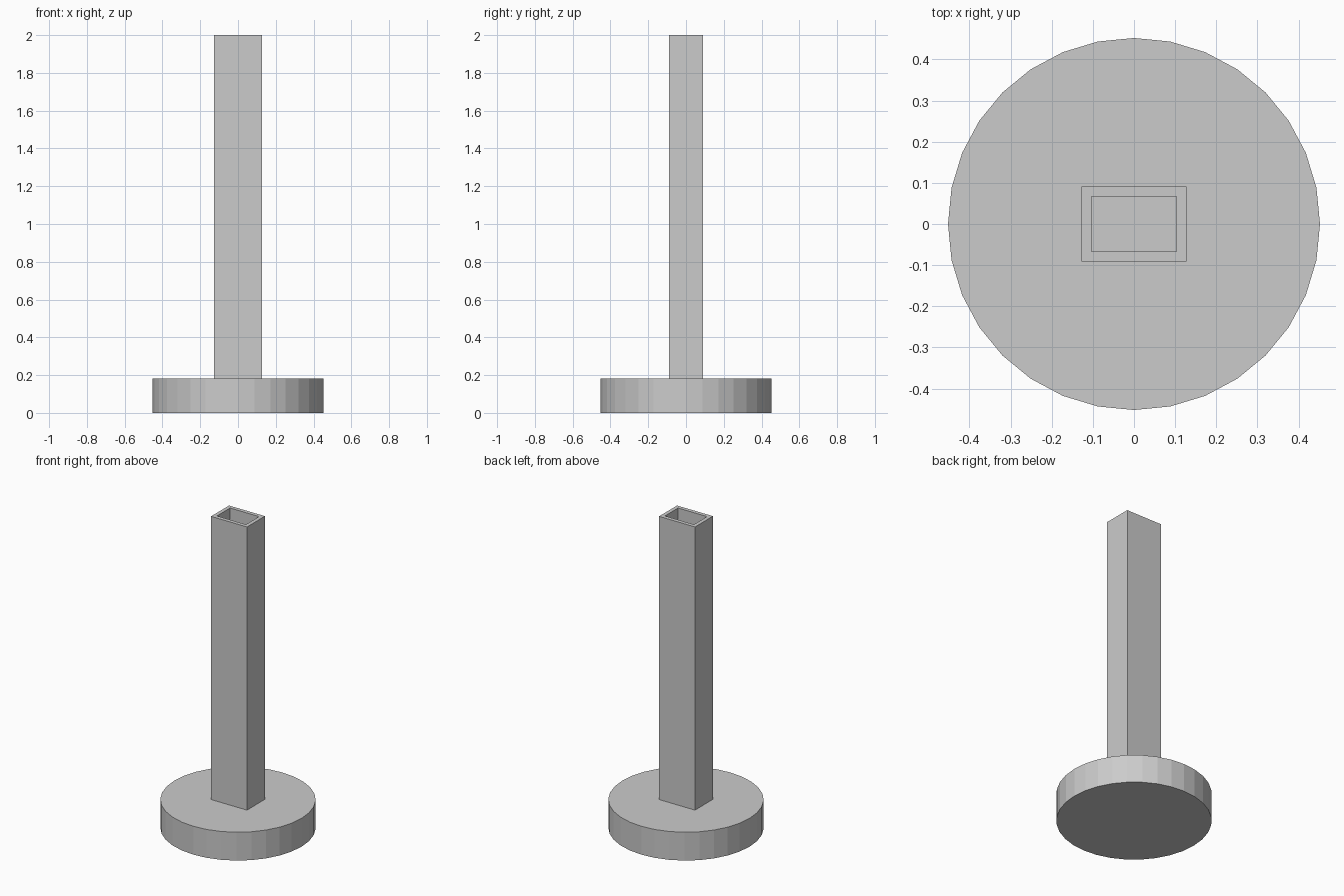
import bpy, bmesh
from mathutils import Matrix

if "Cube" in bpy.data.objects:
    bpy.data.objects.remove(bpy.data.objects["Cube"])

BASE_R, BASE_H, TOP = 0.452, 0.182, 2.0


def add_object(name, bm):
    bmesh.ops.recalc_face_normals(bm, faces=bm.faces)
    mesh = bpy.data.meshes.new(name)
    bm.to_mesh(mesh)
    bm.free()
    obj = bpy.data.objects.new(name, mesh)
    bpy.context.collection.objects.link(obj)
    return obj


# Round base plate, 32 flat sides
bm = bmesh.new()
bmesh.ops.create_cone(bm, cap_ends=True, segments=32, radius1=BASE_R, radius2=BASE_R,
                      depth=BASE_H, matrix=Matrix.Translation((0, 0, BASE_H / 2)))
add_object("base_plate", bm)

# Hollow rectangular post: outer and inner loops joined into a tube
bm = bmesh.new()


def ring(hx, hy, z):
    return [bm.verts.new((sx * hx, sy * hy, z))
            for sx, sy in ((-1, -1), (1, -1), (1, 1), (-1, 1))]


outer, inner = (0.1275, 0.091), (0.103, 0.0665)
rings = [ring(*outer, BASE_H), ring(*outer, TOP), ring(*inner, TOP), ring(*inner, BASE_H)]
for a, b in zip(rings, rings[1:] + rings[:1]):
    for i in range(4):
        j = (i + 1) % 4
        bm.faces.new((a[i], a[j], b[j], b[i]))
add_object("hollow_post", bm)
